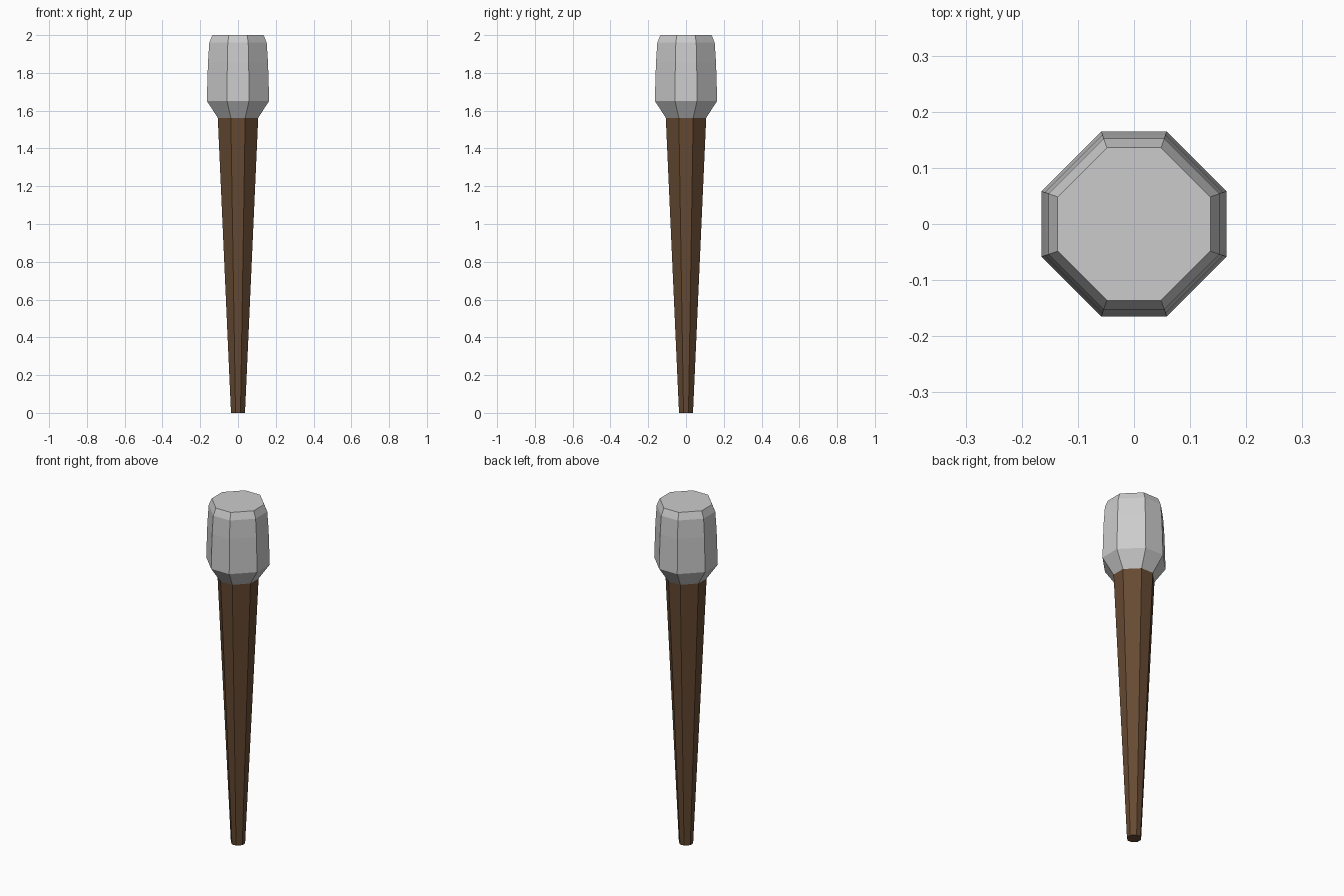
import bpy

if "Cube" in bpy.data.objects:
    bpy.data.objects.remove(bpy.data.objects["Cube"])

CORNER = 0.355  # half flat length relative to the apothem


def octagon(a, z):
    c = a * CORNER
    return [(x, y, z) for x, y in ((a, -c), (a, c), (c, a), (-c, a),
                                   (-a, c), (-a, -c), (-c, -a), (c, -a))]


def stacked_octagons(name, profile):
    """Closed eight-sided solid from (apothem, height) pairs."""
    verts = [v for a, z in profile for v in octagon(a, z)]
    faces = [tuple(reversed(range(8)))]
    for r in range(len(profile) - 1):
        for i in range(8):
            j = (i + 1) % 8
            faces.append((r * 8 + i, r * 8 + j, r * 8 + 8 + j, r * 8 + 8 + i))
    faces.append(tuple(range(len(verts) - 8, len(verts))))
    mesh = bpy.data.meshes.new(name)
    mesh.from_pydata(verts, [], faces)
    obj = bpy.data.objects.new(name, mesh)
    bpy.context.collection.objects.link(obj)
    return obj


# Tapered wooden shaft
shaft = stacked_octagons("wooden_shaft", [(0.037, 0), (0.055, 0.4), (0.107, 1.562)])
wood = bpy.data.materials.new("dark_wood")
wood.diffuse_color = (0.13, 0.068, 0.032, 1)
wood.use_nodes = True
wood.node_tree.nodes["Principled BSDF"].inputs["Base Color"].default_value = wood.diffuse_color
shaft.data.materials.append(wood)

# Grey head, flared at the bottom and bevelled at the top
stacked_octagons("head", [(0.107, 1.562), (0.165, 1.652), (0.159, 1.855),
                          (0.152, 1.96), (0.136, 2.0)])
